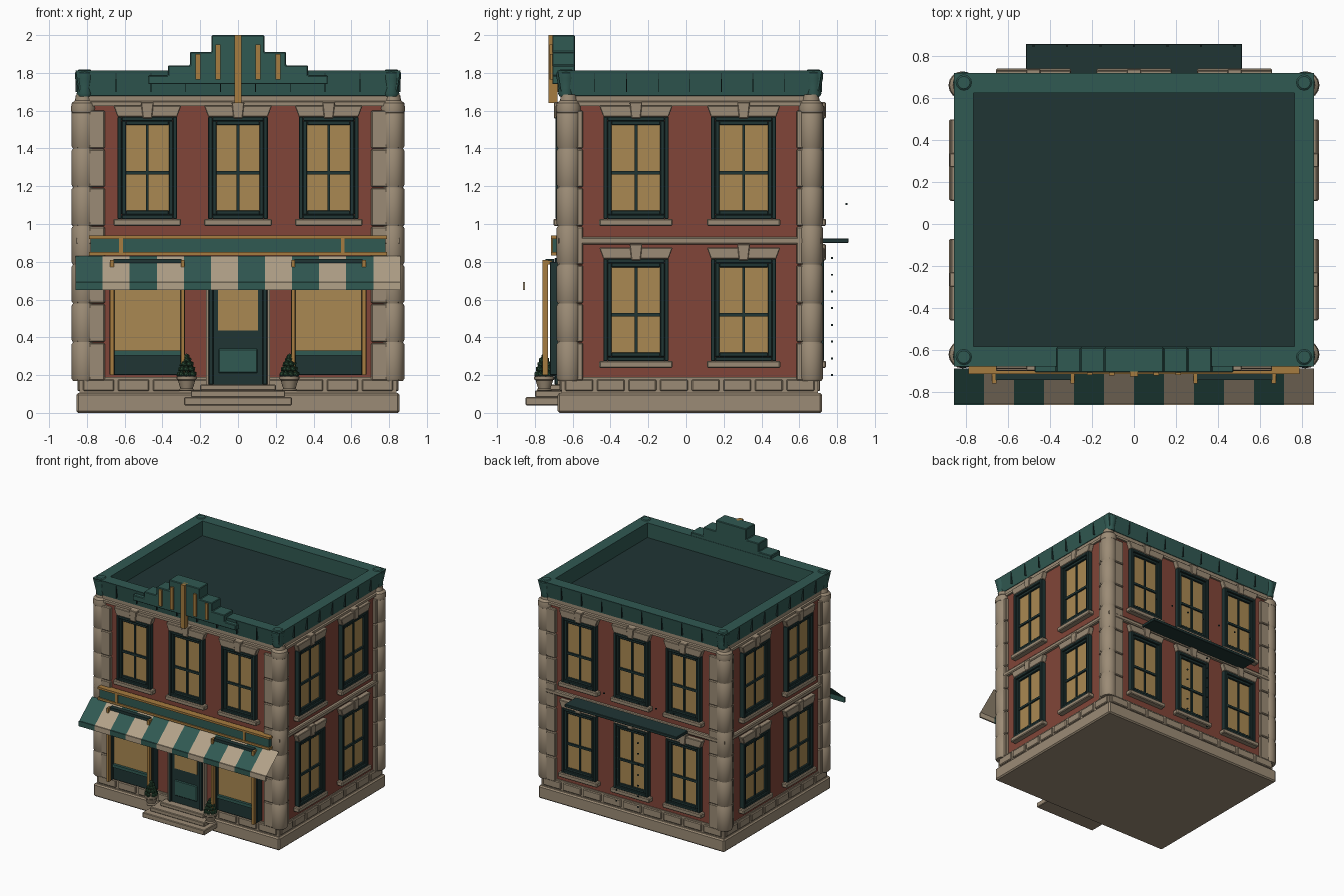
import bpy, bmesh, math, random
from mathutils import Matrix, Vector

if "Cube" in bpy.data.objects:
    bpy.data.objects.remove(bpy.data.objects["Cube"])

random.seed(3)

def mat(name, r, g, b):
    m = bpy.data.materials.new(name)
    m.diffuse_color = (r, g, b, 1)
    m.use_nodes = True
    m.node_tree.nodes["Principled BSDF"].inputs["Base Color"].default_value = m.diffuse_color
    return m

STONE = mat("stone", .33, .26, .18)
BRICK = mat("brick", .22, .06, .04)
TEAL = mat("teal", .03, .1, .085)
DARK = mat("dark_green", .014, .035, .034)
GOLD = mat("gold", .38, .2, .05)
GLASS = mat("warm_glass", .4, .25, .085)
CREAM = mat("awning_cream", .45, .36, .25)
LEAF = mat("foliage", .02, .06, .03)

CY = .02                      # building centre in y
WX, WY = .83, .67             # wall half sizes

# wall frames: local (u along wall, d outward, z)
I = Matrix.Identity(4)
def frame(u, d, o):
    return Matrix(((u[0], d[0], 0, o[0]), (u[1], d[1], 0, o[1]), (0, 0, 1, 0), (0, 0, 0, 1)))
FRONT = frame((1, 0), (0, -1), (0, CY - WY))
BACK = frame((1, 0), (0, 1), (0, CY + WY))
RIGHT = frame((0, 1), (1, 0), (WX, CY))
LEFT = frame((0, 1), (-1, 0), (-WX, CY))

def finish(name, bm, m, bevel=0, smooth=False):
    bmesh.ops.recalc_face_normals(bm, faces=bm.faces)
    me = bpy.data.meshes.new(name)
    bm.to_mesh(me)
    bm.free()
    me.materials.append(m)
    ob = bpy.data.objects.new(name, me)
    bpy.context.collection.objects.link(ob)
    if bevel:
        b = ob.modifiers.new("bevel", 'BEVEL')
        b.width, b.segments, b.limit_method = bevel, 1, 'ANGLE'
    if smooth:
        me.shade_smooth()
        me.set_sharp_from_angle(angle=math.radians(35))
    return ob

def boxes(name, items, m, M=I, bevel=0):
    """items: (x0, x1, y0, y1, z0, z1) boxes joined in one object"""
    bm = bmesh.new()
    for x0, x1, y0, y1, z0, z1 in items:
        T = Matrix.Translation(((x0 + x1) / 2, (y0 + y1) / 2, (z0 + z1) / 2))
        S = Matrix.Diagonal((x1 - x0, y1 - y0, z1 - z0, 1))
        bmesh.ops.create_cube(bm, size=1, matrix=M @ T @ S)
    return finish(name, bm, m, bevel)

def prism(name, pts, d0, d1, m, M=I, bevel=0):
    """outline in (u, z) extruded from d0 to d1"""
    bm = bmesh.new()
    a = [bm.verts.new(M @ Vector((u, d0, z))) for u, z in pts]
    b = [bm.verts.new(M @ Vector((u, d1, z))) for u, z in pts]
    bm.faces.new(a)
    bm.faces.new(b)
    n = len(pts)
    for i in range(n):
        bm.faces.new((a[i], a[(i + 1) % n], b[(i + 1) % n], b[i]))
    return finish(name, bm, m, bevel)

def ring(name, prof, m):
    """closed (offset, z) profile swept round the building rectangle"""
    bm = bmesh.new()
    loops = [[bm.verts.new((sx * (WX + o), CY + sy * (WY + o), z)) for o, z in prof]
             for sx, sy in ((-1, -1), (1, -1), (1, 1), (-1, 1))]
    n = len(prof)
    for k in range(4):
        p, q = loops[k], loops[(k + 1) % 4]
        for i in range(n):
            bm.faces.new((p[i], q[i], q[(i + 1) % n], p[(i + 1) % n]))
    return finish(name, bm, m)

def lathe(name, prof, x, y, m, n=16):
    bm = bmesh.new()
    rows = [[bm.verts.new((x + r * math.cos(math.tau * i / n), y + r * math.sin(math.tau * i / n), z))
             for i in range(n)] for r, z in prof]
    for p, q in zip(rows, rows[1:]):
        for i in range(n):
            bm.faces.new((p[i], p[(i + 1) % n], q[(i + 1) % n], q[i]))
    bm.faces.new(rows[0])
    bm.faces.new(rows[-1])
    return finish(name, bm, m, smooth=True)

# body, plinth, roof
boxes("brick_walls", [(-WX, WX, CY - WY, CY + WY, .1, 1.66)], BRICK)
boxes("plinth", [(-.855, .855, CY - .7, CY + .7, 0, .105)], STONE, bevel=.01)
boxes("plinth_course", [(-.838, .838, CY - .678, CY + .678, .1, .19)], STONE)
boxes("roof", [(-.78, .78, CY - .63, CY + .63, 1.6, 1.69)], DARK)
for nm, M, half, n in (("front", FRONT, .83, 9), ("back", BACK, .83, 9), ("left", LEFT, .67, 8), ("right", RIGHT, .67, 8)):
    w = 2 * half / n
    boxes(nm + "_plinth_blocks", [(-half + i * w + .01, -half + (i + 1) * w - .01, 0, .02, .115, .178)
                                  for i in range(n)], STONE, M, .006)
    # cornice seams
    boxes(nm + "_cornice_seams", [(-half + i * w - .002, -half + i * w + .002, .008, .03, 1.7, 1.8)
                                  for i in range(1, n)], DARK, M)

# bands and cornice
ring("frieze", [(-.02, 1.625), (.015, 1.625), (.015, 1.645), (.004, 1.65), (.004, 1.69), (-.02, 1.69)], STONE)
ring("string_course", [(-.02, .892), (.02, .892), (.026, .9), (.026, .922), (.02, .93), (-.02, .93)], STONE)
ring("cornice", [(-.065, 1.66), (.008, 1.68), (.027, 1.8), (.03, 1.812), (-.065, 1.812)], TEAL)

# corner piers, stacked drums, capitals and cornice corner caps
for sx in (-1, 1):
    for sy in (-1, 1):
        s = ("left" if sx < 0 else "right") + ("_front" if sy < 0 else "_back")
        x0, x1 = sorted((sx * .705, sx * .855))
        y0, y1 = sorted((CY + sy * .565, CY + sy * .693))
        h = .205
        boxes(s + "_pier", [(x0, x1, y0, y1, .17 + i * h, .166 + (i + 1) * h) for i in range(7)], STONE, bevel=.006)
        cx, cy = sx * .818, CY + sy * .642
        prof = []
        for i in range(7):
            z = .17 + i * h
            prof += [(.056, z), (.063, z + .012), (.063, z + h - .012), (.056, z + h - .001)]
        lathe(s + "_column", prof, cx, cy, STONE)
        lathe(s + "_capital", [(.05, 1.575), (.064, 1.59), (.067, 1.615), (.062, 1.64), (.045, 1.655),
                               (.04, 1.685)], cx, cy, STONE)
        lathe(s + "_cornice_cap", [(.035, 1.675), (.042, 1.69), (.038, 1.72), (.05, 1.77), (.052, 1.8),
                                   (.03, 1.818)], sx * .812, CY + sy * .655, TEAL, 12)

# sash windows
def window(nm, M, u, z0, w):
    z1, h, g = z0 + .54, w / 2, w / 2 - .043
    M = M @ Matrix.Translation((u, 0, 0))
    k = .022
    def rim(h, z0, z1, t, d):
        return [(-h, -h + t, 0, d, z0, z1), (h - t, h, 0, d, z0, z1),
                (-h + t, h - t, 0, d, z0, z0 + t), (-h + t, h - t, 0, d, z1 - t, z1)]
    boxes(nm + "_glass", [(-g, g, 0, .012, z0 + .03, z1 - .03)], GLASS, M)
    boxes(nm + "_frame", rim(h, z0, z1, k, .04) + rim(h - k, z0 + k, z1 - k, k, .028), DARK, M, .003)
    boxes(nm + "_glazing_bars", [(-.007, .007, .01, .022, z0 + .03, z1 - .03),
                                 (-g, g, .01, .025, z0 + .235, z0 + .253)], DARK, M)
    boxes(nm + "_sill", [(-h - .022, h + .022, 0, .052, z0 - .037, z0)], STONE, M, .006)
    prism(nm + "_lintel", [(-h, z1), (h, z1), (h + .022, z1 + .06), (-h - .022, z1 + .06)], 0, .042, STONE, M, .004)
    prism(nm + "_keystone", [(-.024, z1 - .008), (.024, z1 - .008), (.034, z1 + .078), (-.034, z1 + .078)],
          0, .05, STONE, M, .004)

for i, u in enumerate((-.48, 0, .48)):
    window(f"front_window_{i}", FRONT, u, 1.027, .315)
    for j, z in enumerate((.275, 1.027)):
        window(f"back_window_{i}_{j}", BACK, u, z, .315)
for i, u in enumerate((-.285, .285)):
    for j, z in enumerate((.275, 1.027)):
        window(f"right_window_{i}_{j}", RIGHT, u, z, .345)
        window(f"left_window_{i}_{j}", LEFT, u, z, .345)

# shop display bays
for s in (-1, 1):
    M = FRONT @ Matrix.Translation((s * .48, 0, 0))
    boxes("display_bay", [(-.2, .2, 0, .05, .2, .33), (-.2, -.175, 0, .07, .2, .8),
                          (.175, .2, 0, .07, .2, .8), (-.2, .2, 0, .07, .76, .8)], DARK, M, .003)
    boxes("display_sill", [(-.185, .185, 0, .062, .305, .33)], TEAL, M)
    boxes("display_glass", [(-.178, .178, 0, .04, .33, .76)], GLASS, M)
    boxes("display_posts", [(-.197, -.177, .08, .11, .2, .81), (.177, .197, .08, .11, .2, .81),
                            (-.197, .197, .06, .085, .785, .808)], GOLD, M)
    boxes("display_cap", [(-.18, .18, .05, .095, .793, .815)], DARK, M)

# entrance door
boxes("door", [(-.13, .13, 0, .03, .15, .8)], DARK, FRONT)
boxes("door_frame", [(-.155, -.13, 0, .045, .15, .82), (.13, .155, 0, .045, .15, .82)], DARK, FRONT, .004)
boxes("door_jambs", [(-.17, -.155, 0, .03, .15, .82), (.155, .17, 0, .03, .15, .82)], STONE, FRONT)
boxes("door_glass", [(-.105, .105, .02, .036, .435, .78)], GLASS, FRONT)
boxes("door_panel", [(-.103, .103, .02, .038, .21, .34)], TEAL, FRONT, .006)

# steps
boxes("steps", [(-.285, .285, -.85, -.65, .04, .083), (-.25, .25, -.8, -.65, .083, .118),
                (-.2, .2, -.74, -.65, .118, .15)], STONE, bevel=.005)

# potted shrubs
for s in (-1, 1):
    x, y = s * .272, -.75
    lathe("planter", [(.036, .115), (.04, .122), (.033, .13), (.046, .172), (.054, .178), (.054, .192),
                      (.044, .195)], x, y, STONE)
    bm = bmesh.new()
    for z, r, n in ((.205, .038, 8), (.232, .03, 7), (.258, .022, 5), (.28, .012, 3), (.297, 0, 1)):
        for i in range(n):
            a = math.tau * (i + random.random() * .4) / n
            bmesh.ops.create_icosphere(bm, subdivisions=1, radius=.018, matrix=Matrix.Translation(
                (x + r * math.cos(a), y + r * math.sin(a), z)))
    finish("shrub", bm, LEAF)

# striped awning with valance
for i in range(12):
    x0, x1 = -.86 + i * .1433, -.86 + (i + 1) * .1433
    m = CREAM if i % 2 else TEAL
    bm = bmesh.new()
    bm.faces.new([bm.verts.new(p) for p in ((x0, -.858, .69), (x1, -.858, .69), (x1, -.69, .83), (x0, -.69, .83))])
    finish(f"awning_stripe_{i}", bm, m)
    boxes(f"awning_valance_{i}", [(x0, x1, -.864, -.852, .65, .692)], m)

# sign board
boxes("sign_board", [(-.78, .78, -.707, -.64, .845, .93)], TEAL)
boxes("sign_trim", [(-.79, .79, -.716, -.66, .833, .851), (-.79, .79, -.716, -.66, .921, .938),
                    (-.79, -.757, -.714, -.66, .92, .938), (.757, .79, -.714, -.66, .92, .938),
                    (-.63, -.61, -.714, -.7, .845, .925), (.545, .565, -.714, -.7, .845, .925)], GOLD)

# stepped pediment with gold fins
half = [(.475, 1.74), (.475, 1.785), (.37, 1.785), (.37, 1.84), (.255, 1.84), (.255, 1.91), (.14, 1.91), (.14, 2)]
prism("stepped_pediment", half + [(-x, z) for x, z in reversed(half)], -.708, -.588, TEAL, bevel=.005)
fins = [(-.018, .018, -.727, -.68, 1.64, 2)]
for s in (-1, 1):
    fins += [(s * .106 - .013, s * .106 + .013, -.722, -.7, 1.765, 1.95),
             (s * .212 - .013, s * .212 + .013, -.72, -.7, 1.765, 1.9)]
boxes("pediment_fins", fins, GOLD)

# rear platform and tiny fittings
boxes("rear_platform", [(-.515, .515, .69, .86, .9, .924)], DARK, bevel=.003)
dots = [(x, .773, .2 + i * .0886) for x in (-.1, .1) for i in range(8)]
dots += [(-.48 + i * .16, .85, 1.105) for i in range(7)]
boxes("rear_fittings", [(x - .005, x + .005, y - .005, y + .005, z - .005, z + .005) for x, y, z in dots], DARK)
